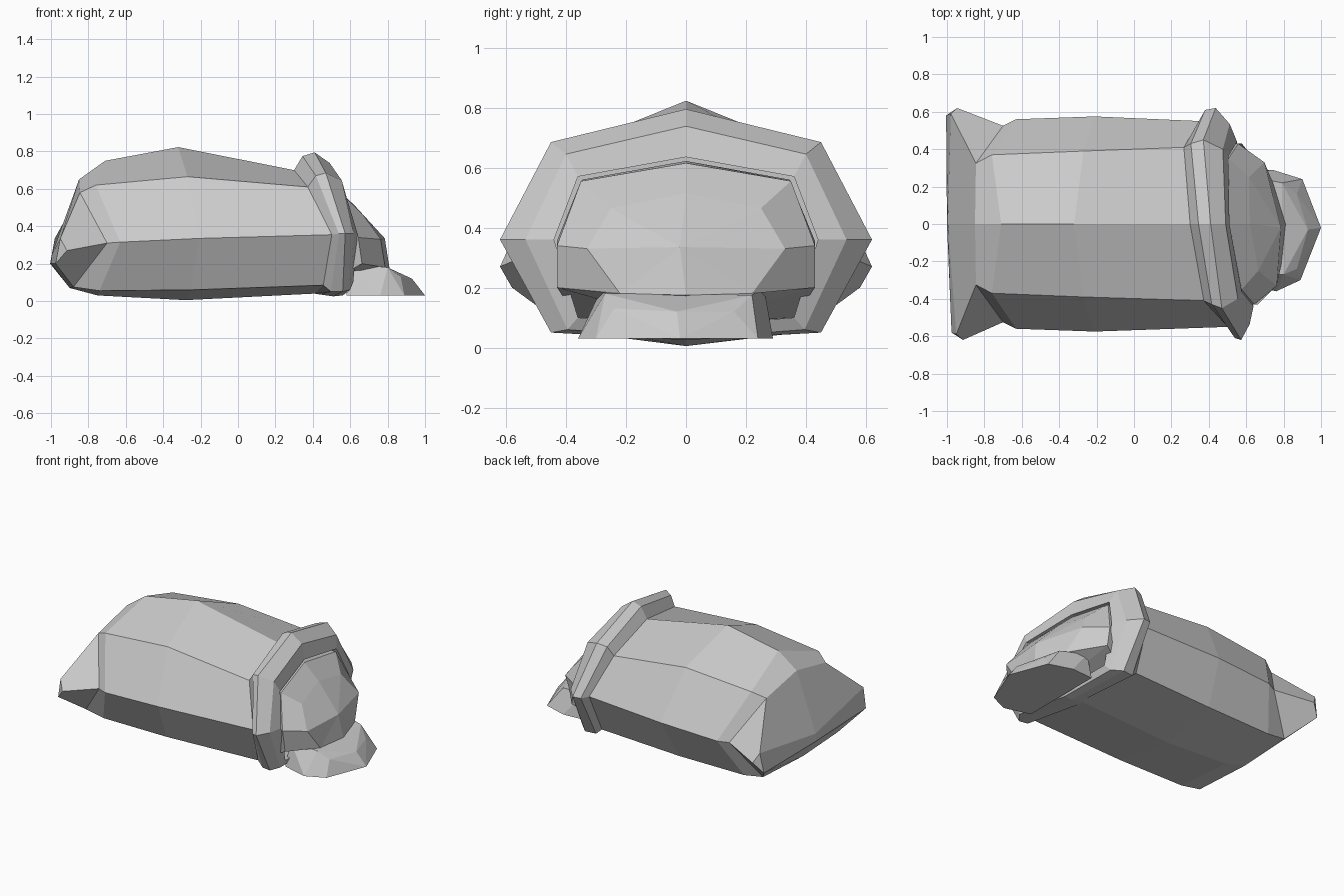
import bpy, bmesh


def make_object(name, bm):
    bmesh.ops.recalc_face_normals(bm, faces=bm.faces)
    mesh = bpy.data.meshes.new(name)
    bm.to_mesh(mesh)
    bm.free()
    obj = bpy.data.objects.new(name, mesh)
    bpy.context.collection.objects.link(obj)
    return obj


def full_ring(half, skew):
    """Mirror top-to-bottom half section into 8 points, slanted in plan."""
    pts = half + [(x, -y, z) for x, y, z in reversed(half[1:-1])]
    return [(x - skew * y, y, z) for x, y, z in pts]


def loft(name, sections, start_cap=True, tip=None):
    bm = bmesh.new()
    rings = [[bm.verts.new(p) for p in full_ring(h, k)] for k, h in sections]
    for a, b in zip(rings, rings[1:]):
        for i in range(8):
            j = (i + 1) % 8
            bm.faces.new((a[i], a[j], b[j], b[i]))
    if start_cap:
        r = rings[0]
        # flat seam closed by strips between its upper and lower edges
        bm.faces.new((r[0], r[1], r[3], r[4]))
        bm.faces.new((r[1], r[2], r[3]))
        bm.faces.new((r[0], r[4], r[5], r[7]))
        bm.faces.new((r[5], r[6], r[7]))
    end = rings[-1]
    if tip:
        t = bm.verts.new(tip)
        for i in range(8):
            bm.faces.new((end[i], end[(i + 1) % 8], t))
    else:
        bm.faces.new(end)
    return make_object(name, bm)


# Sack: pinched tail with ears, body, rolled rim and inner lining
sack = [
    (.025, [(-.995, 0, .25), (-.965, .59, .335), (-.93, .62, .27), (-.99, .58, .2), (-1, 0, .2)]),
    (0, [(-.85, 0, .65), (-.845, .325, .58), (-.70, .525, .31), (-.88, .41, .075), (-.90, 0, .07)]),
    (0, [(-.71, 0, .75), (-.76, .37, .62), (-.63, .56, .315), (-.74, .42, .055), (-.75, 0, .03)]),
    (0, [(-.32, 0, .823), (-.27, .39, .665), (-.21, .575, .335), (-.25, .43, .06), (-.28, 0, .005)]),
    (.13, [(.30, 0, .70), (.32, .41, .61), (.43, .55, .355), (.40, .43, .085), (.41, 0, .04)]),
]
rim = [
    (.13, [(.345, 0, .775), (.36, .43, .67), (.46, .61, .36), (.44, .44, .05), (.44, 0, .035)]),
    (.11, [(.41, 0, .795), (.42, .45, .685), (.505, .62, .36), (.51, .45, .05), (.51, 0, .025)]),
    (.10, [(.49, 0, .738), (.515, .40, .645), (.565, .535, .36), (.56, .395, .06), (.56, 0, .03)]),
    (.10, [(.51, 0, .635), (.54, .36, .57), (.595, .44, .36), (.58, .36, .10), (.58, 0, .07)]),
    (.10, [(.25, 0, .635), (.25, .36, .57), (.25, .44, .36), (.25, .36, .10), (.25, 0, .07)]),
]
loft("sack", sack + rim)

# Grain heap bulging out of the mouth
grain = [
    (.10, [(.40, 0, .622), (.40, .345, .56), (.45, .43, .355), (.45, .36, .10), (.45, 0, .075)]),
    (.10, [(.51, 0, .615), (.54, .35, .555), (.60, .43, .34), (.62, .43, .20), (.62, 0, .08)]),
    (.10, [(.62, 0, .515), (.64, .25, .465), (.73, .33, .33), (.765, .22, .18), (.81, 0, .175)]),
]
loft("grain_heap", grain, tip=(.785, -.02, .335))

# Spilled grain on the ground
spill = [
    (1, -.02, .03), (.89, -.30, .03), (.76, -.36, .03), (.90, .24, .03),
    (.74, .29, .03), (.58, -.31, .03), (.58, .28, .03),
    (.93, -.03, .12), (.87, -.24, .13), (.80, -.27, .18), (.87, .16, .12),
    (.79, .22, .175), (.60, -.28, .20), (.60, .26, .20),
]
bm = bmesh.new()
for p in spill:
    bm.verts.new(p)
bmesh.ops.convex_hull(bm, input=bm.verts[:])
bmesh.ops.dissolve_limit(bm, angle_limit=.05, verts=bm.verts[:], edges=bm.edges[:])
make_object("grain_spill", bm)
